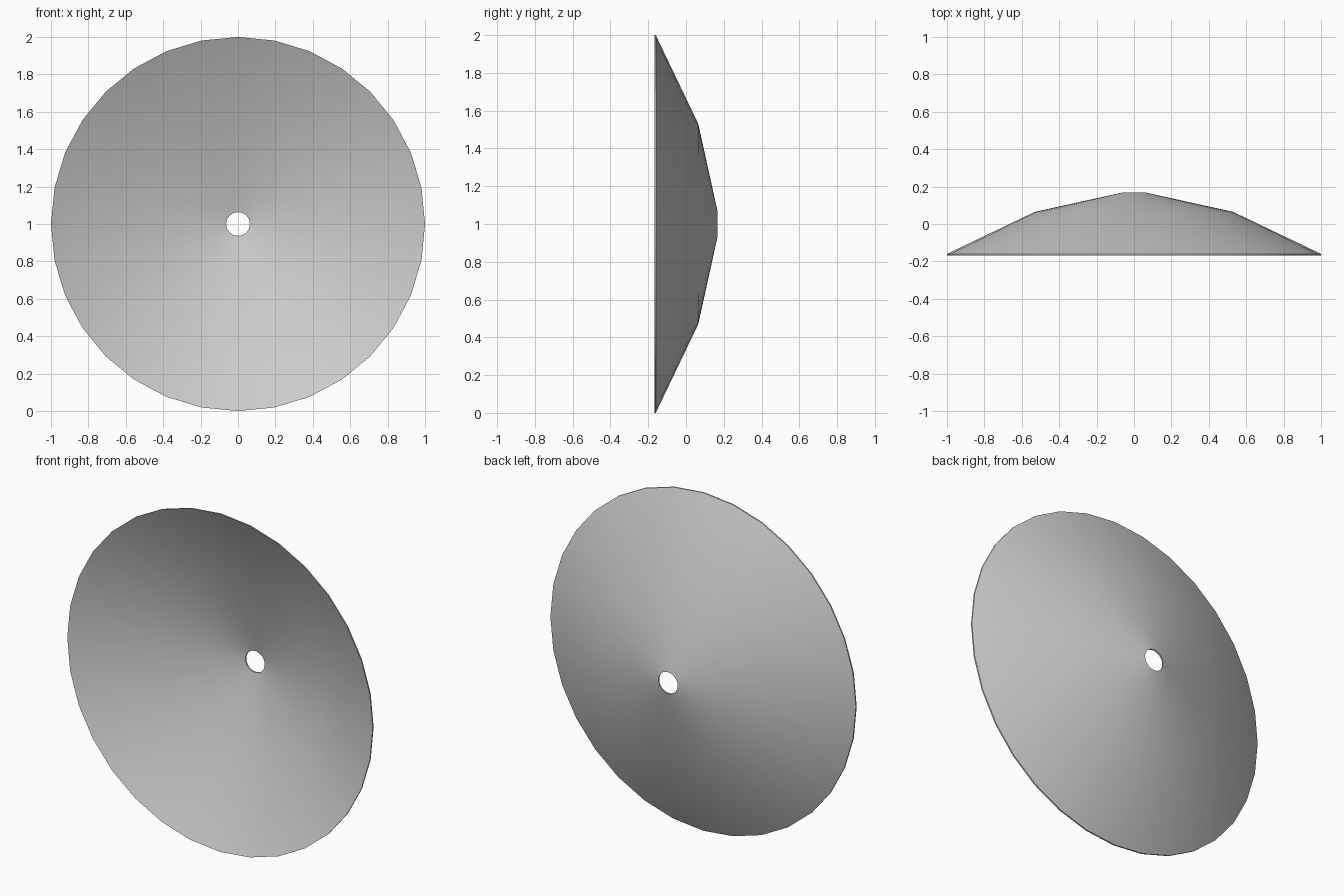
import bpy, bmesh, math
from mathutils import Vector

if "Cube" in bpy.data.objects:
    bpy.data.objects.remove(bpy.data.objects["Cube"])

SIDES = 32
T = 0.008  # sheet thickness

# Dish cross-section (radius, y): back skin from hole to rim, then front skin
back = [(0.063, 0.168), (0.53, 0.065), (1.0, -0.16)]
front = [(r, y - T) for r, y in reversed(back)]
profile = back + front

# Revolve the closed section about the y axis through the dish centre
bm = bmesh.new()
rings = []
for i in range(SIDES):
    a = 2 * math.pi * i / SIDES
    rings.append([bm.verts.new(Vector((r * math.cos(a), y, 1 + r * math.sin(a))))
                  for r, y in profile])
n = len(profile)
for i in range(SIDES):
    p, q = rings[i], rings[(i + 1) % SIDES]
    for j in range(n):
        k = (j + 1) % n
        bm.faces.new((p[j], p[k], q[k], q[j]))
bmesh.ops.recalc_face_normals(bm, faces=bm.faces)

mesh = bpy.data.meshes.new("dish")
bm.to_mesh(mesh)
bm.free()
dish = bpy.data.objects.new("dish", mesh)
bpy.context.collection.objects.link(dish)

# Smooth skins, crisp rim and hole
bpy.context.view_layer.objects.active = dish
dish.select_set(True)
bpy.ops.object.shade_smooth_by_angle(angle=math.radians(30))
